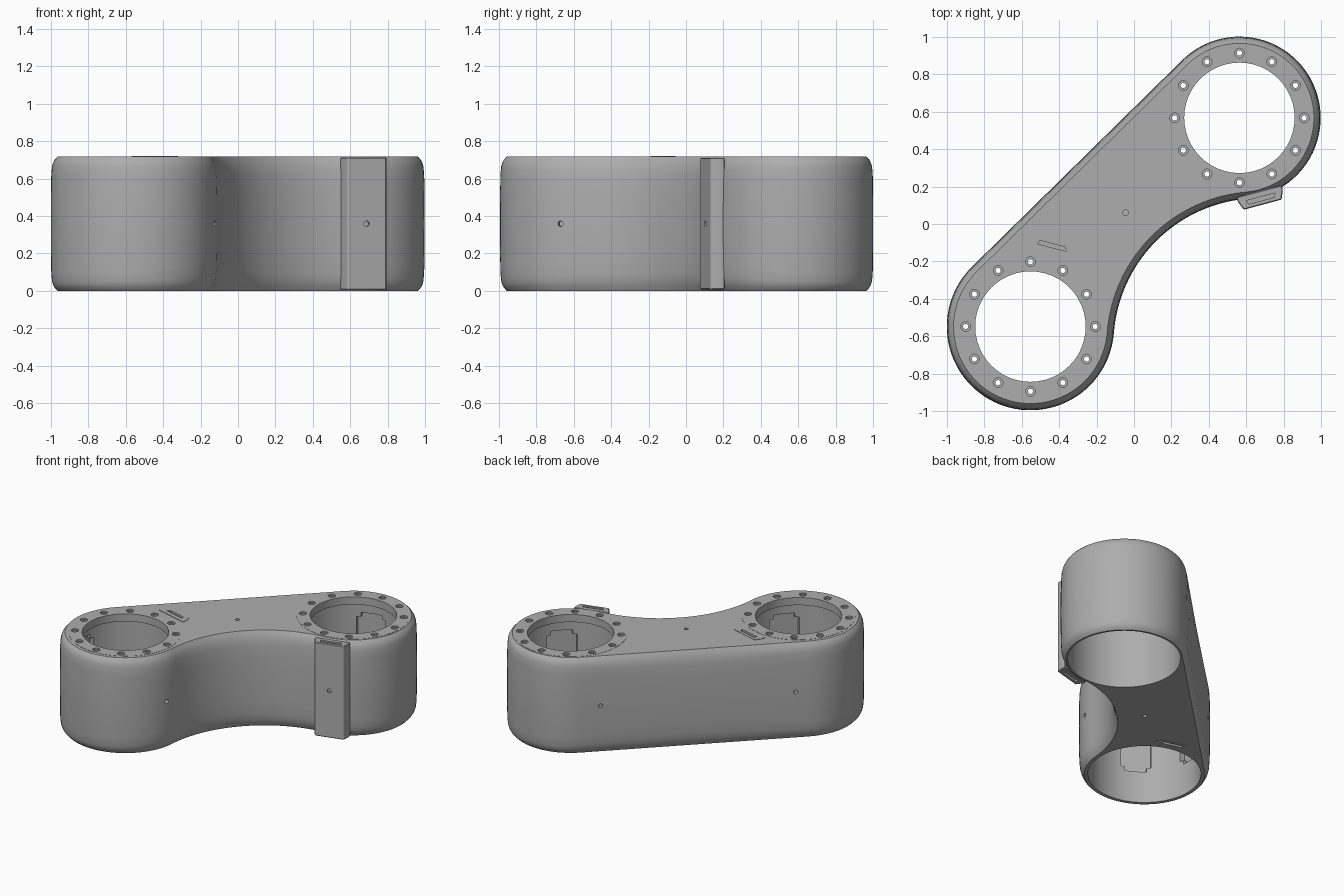
import bpy, bmesh, math
from mathutils import Matrix, Vector

if "Cube" in bpy.data.objects:
    bpy.data.objects.remove(bpy.data.objects["Cube"])

H = 0.717
A, RA = Vector((0.563, 0.567)), 0.434      # upper-right boss
B, RB = Vector((-0.553, -0.548)), 0.447    # lower-left boss
WAIST = 0.78                               # radius of the concave side
BORE, OPENING, BOLT_CIRCLE = 0.385, 0.295, 0.346

grey = bpy.data.materials.new("satin grey")
grey.use_nodes = True
grey.diffuse_color = (0.42, 0.42, 0.42, 1)
grey.node_tree.nodes["Principled BSDF"].inputs["Base Color"].default_value = (0.42, 0.42, 0.42, 1)


def make(name, bm):
    bmesh.ops.recalc_face_normals(bm, faces=bm.faces)
    mesh = bpy.data.meshes.new(name)
    bm.to_mesh(mesh)
    bm.free()
    mesh.materials.append(grey)
    ob = bpy.data.objects.new(name, mesh)
    bpy.context.collection.objects.link(ob)
    return ob


def activate(ob):
    bpy.ops.object.select_all(action="DESELECT")
    ob.select_set(True)
    bpy.context.view_layer.objects.active = ob


def cut(target, bm):
    cutter = make("cutter", bm)
    cutter.hide_render = True
    activate(target)
    mod = target.modifiers.new("cut", "BOOLEAN")
    mod.operation, mod.solver, mod.object = "DIFFERENCE", "EXACT", cutter
    bpy.ops.object.modifier_apply(modifier=mod.name)
    bpy.data.objects.remove(cutter)


def smooth(ob):
    activate(ob)
    bpy.ops.object.shade_smooth_by_angle(angle=math.radians(25))


def cyl(bm, at, r, depth, axis=(0, 0, 1), n=16):
    turn = Vector((0, 0, 1)).rotation_difference(Vector(axis)).to_matrix().to_4x4()
    bmesh.ops.create_cone(bm, cap_ends=True, segments=n, radius1=r, radius2=r,
                          depth=depth, matrix=Matrix.Translation(at) @ turn)


def polar(centre, r, degrees, z=0.0):
    a = math.radians(degrees)
    return Vector((centre.x + r * math.cos(a), centre.y + r * math.sin(a), z))


def prism(bm, centre, degrees, outline, z0, z1):
    """Upright prism; outline is (radial, sideways) about a boss centre."""
    turn = Matrix.Rotation(math.radians(degrees), 3, "Z")
    rows = [[bm.verts.new(turn @ Vector((u, v, z)) + centre.to_3d()) for u, v in outline]
            for z in (z0, z1)]
    n = len(outline)
    for row in rows:
        bm.faces.new(row)
    for i in range(n):
        j = (i + 1) % n
        bm.faces.new((rows[0][i], rows[0][j], rows[1][j], rows[1][i]))


# Outline geometry: waist arc centre touching both bosses, and straight tangent
axis = A - B
dist = axis.length
ra, rb = RA + WAIST, RB + WAIST
along = (rb * rb - ra * ra + dist * dist) / (2 * dist)
unit = axis / dist
C = B + unit * along + Vector((unit.y, -unit.x)) * math.sqrt(rb * rb - along * along)
tangent = math.atan2(axis.y, axis.x) + math.acos((RB - RA) / dist)


def angle(p, q):
    return math.atan2(q.y - p.y, q.x - p.x)


def arc(c, r, a0, a1, n):
    steps = [a0 + (a1 - a0) * i / n for i in range(n + 1)]
    return [c + Vector((math.cos(a), math.sin(a))) * r for a in steps]


def outline(d):
    pts = arc(A, RA - d, angle(A, C), tangent, 48)
    end = [B + Vector((math.cos(tangent), math.sin(tangent))) * (RB - d)]
    pts += [pts[-1].lerp(end[0], i / 12) for i in range(1, 12)]
    pts += arc(B, RB - d, tangent, angle(B, C) + math.tau, 48)
    pts += arc(C, WAIST + d, angle(C, B) % math.tau, angle(C, A), 40)[1:-1]
    return pts


# Body: stacked outlines, with edge rounding that grows taller toward the middle
bm = bmesh.new()
half = [(0.0, 0.036), (0.3, 0.021), (0.6, 0.012), (1.0, 0.006), (2.0, 0.002)]
levels = [(f, d, False) for f, d in half] + [(0, 0, None)] + [(f, d, True) for f, d in reversed(half)]
rows = []
for f, d, top in levels:
    row = []
    for p in outline(d):
        s = abs(p.x + p.y) / math.sqrt(2)
        z = f * (0.05 + 0.055 * max(0, 1 - s / 1.2))
        z = H / 2 if top is None else H - z if top else z
        row.append(bm.verts.new((p.x, p.y, z)))
    rows.append(row)
for lo, hi in zip(rows, rows[1:]):
    for i in range(len(lo)):
        j = (i + 1) % len(lo)
        bm.faces.new((lo[i], lo[j], hi[j], hi[i]))
bm.faces.new(rows[0])
bm.faces.new(rows[-1])
body = make("arm_body", bm)

# Bores and shallow round-cornered wall recesses
for centre, recesses in ((A, (106, 29, -46)), (B, (175, -121, -40))):
    bm = bmesh.new()
    cyl(bm, (centre.x, centre.y, H / 2), BORE, 2, n=72)
    cut(body, bm)
    bm = bmesh.new()
    for a in recesses:
        turn = Matrix.Translation(polar(centre, 0.365, a, 0.4)) @ Matrix.Rotation(math.radians(a), 4, "Z")
        made = bmesh.ops.create_cube(bm, size=1, matrix=turn @ Matrix.Diagonal((0.08, 0.21, 0.32, 1)))
        radial = polar(Vector((0, 0)), 1, a)
        edges = {e for v in made["verts"] for e in v.link_edges
                 if abs((e.verts[0].co - e.verts[1].co).normalized().dot(radial)) > 0.9}
        bmesh.ops.bevel(bm, geom=list(edges), offset=0.03, segments=4, affect="EDGES")
    cut(body, bm)

# Small screw holes on the faces and sides
bm = bmesh.new()
for z in (0, H):
    cyl(bm, (-0.045, 0.06, z), 0.015, 0.08)
normal = Vector((math.cos(tangent), math.sin(tangent), 0))
start = A.to_3d() + normal * RA
stop = B.to_3d() + normal * RB
for t in (0.085, 0.94):
    cyl(bm, start.lerp(stop, t) + Vector((0, 0, H / 2)), 0.015, 0.06, normal)
cyl(bm, polar(B, RB, -16, H / 2), 0.015, 0.06, polar(Vector((0, 0)), 1, -16))
cut(body, bm)

# Flanges flush with the top of each bore, with counterbored bolt holes
for name, centre in (("upper_flange", A), ("lower_flange", B)):
    at = Vector((centre.x, centre.y, H - 0.027))
    bm = bmesh.new()
    cyl(bm, at, BORE + 0.002, 0.057, n=72)
    flange = make(name, bm)
    bm = bmesh.new()
    cyl(bm, at, OPENING, 1, n=48)
    cut(flange, bm)
    for r, depth in ((0.014, 0.3), (0.026, 0.016)):
        bm = bmesh.new()
        for k in range(12):
            cyl(bm, polar(centre, BOLT_CIRCLE, 30 * k, H), r, depth)
        cut(flange, bm)
    smooth(flange)

# Key covers: one stands proud of the upper boss, one is sunk flush in the body
cover = [(0.405, -0.125), (0.43, -0.125), (0.48, -0.105), (0.48, 0.105), (0.43, 0.125), (0.405, 0.125)]
slot = [(0.437, -0.08), (0.458, -0.07), (0.458, 0.07), (0.437, 0.08)]
for name, centre, a in (("outer_key_cover", A, -75), ("sunk_key_cover", B, 75)):
    bm = bmesh.new()
    if centre is A:
        prism(bm, centre, a, cover, 0.006, H - 0.006)
        bmesh.ops.bevel(bm, geom=[e for e in bm.edges], offset=0.005, segments=1, affect="EDGES")
    else:
        prism(bm, centre, a, cover, -0.001, H + 0.003)
    key = make(name, bm)
    bm = bmesh.new()
    for z in (0, H):
        prism(bm, centre, a, slot, z - 0.05, z + 0.05)
    if centre is A:
        cyl(bm, polar(A, 0.48, a, H / 2), 0.015, 0.03, polar(Vector((0, 0)), 1, a))
    cut(key, bm)
    if centre is B:
        bm = bmesh.new()
        for z in (0, H):
            prism(bm, centre, a, slot, z - 0.05, z + 0.05)
        cut(body, bm)
    smooth(key)
smooth(body)
